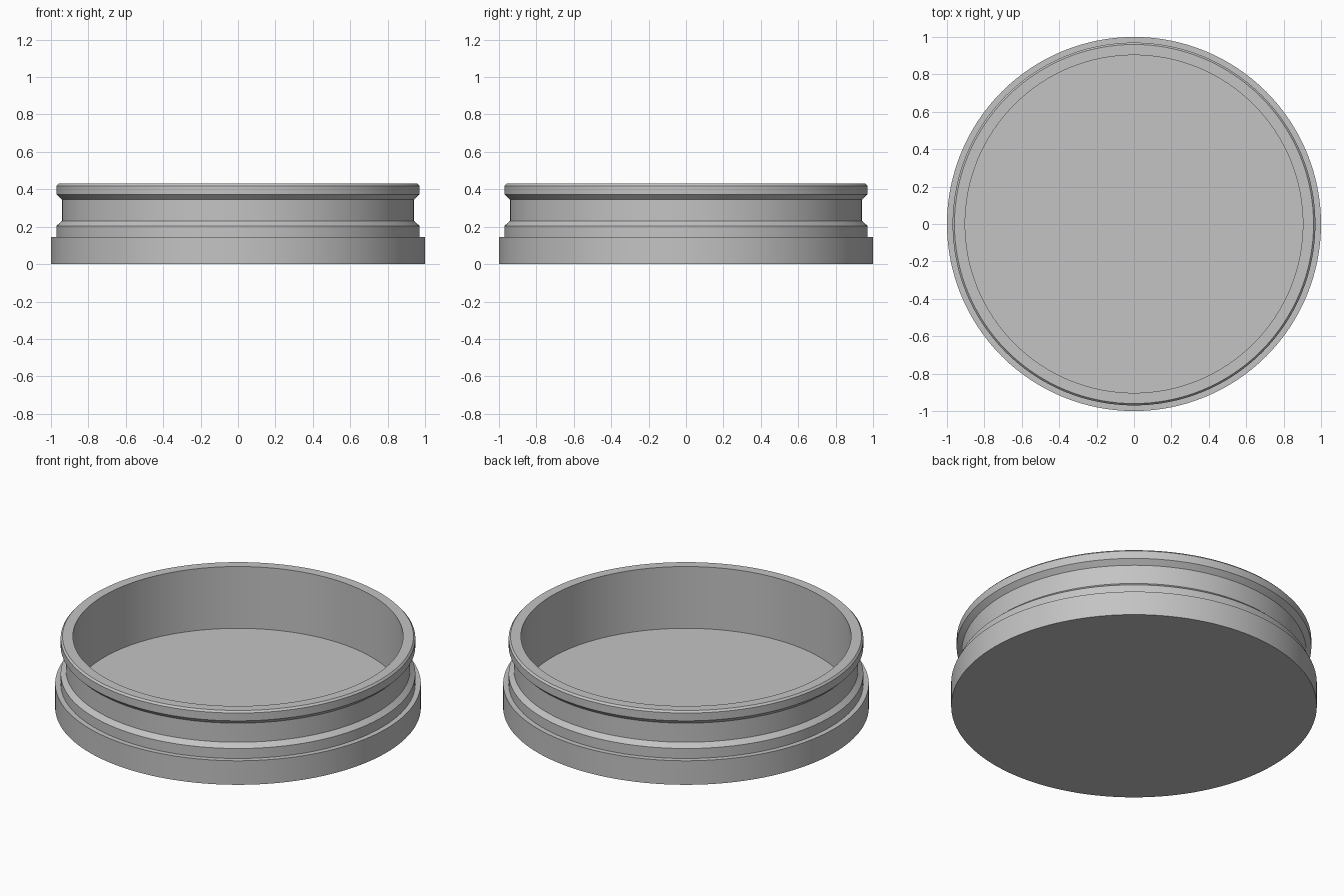
import bpy
import bmesh
import math

cube = bpy.data.objects.get("Cube")
if cube:
    bpy.data.objects.remove(cube, do_unlink=True)

# Plain grey for the whole body
grey = bpy.data.materials.new("plain_grey")
grey.use_nodes = True
colour = (0.55, 0.55, 0.55, 1)
grey.diffuse_color = colour
grey.node_tree.nodes["Principled BSDF"].inputs["Base Color"].default_value = colour

SEGMENTS = 128


def lathe(name, profile):
    """Revolve (radius, height) points around z, capping ends on the axis."""
    bm = bmesh.new()
    verts = [bm.verts.new((r, 0, z)) for r, z in profile]
    edges = [bm.edges.new(pair) for pair in zip(verts, verts[1:])]
    bmesh.ops.spin(bm, geom=verts + edges, cent=(0, 0, 0), axis=(0, 0, 1),
                   angle=math.tau, steps=SEGMENTS, use_duplicate=False)
    bmesh.ops.remove_doubles(bm, verts=bm.verts, dist=0.0001)
    bmesh.ops.recalc_face_normals(bm, faces=bm.faces)
    mesh = bpy.data.meshes.new(name)
    bm.to_mesh(mesh)
    bm.free()
    mesh.materials.append(grey)
    obj = bpy.data.objects.new(name, mesh)
    bpy.context.collection.objects.link(obj)
    bpy.ops.object.select_all(action='DESELECT')
    obj.select_set(True)
    bpy.context.view_layer.objects.active = obj
    bpy.ops.object.shade_smooth_by_angle(angle=math.radians(20))
    return obj


# Shallow open cup: wide base, step, grooved wall, bevelled rim, flat floor
lathe("round_cup", [
    (0, 0), (1, 0), (1, 0.145),            # base
    (0.97, 0.145), (0.97, 0.205),          # step
    (0.942, 0.23), (0.942, 0.345),         # groove
    (0.97, 0.372), (0.97, 0.419),          # lip
    (0.96, 0.43), (0.903, 0.43),           # rim
    (0.903, 0.057), (0, 0.057),            # inner wall and floor
])
